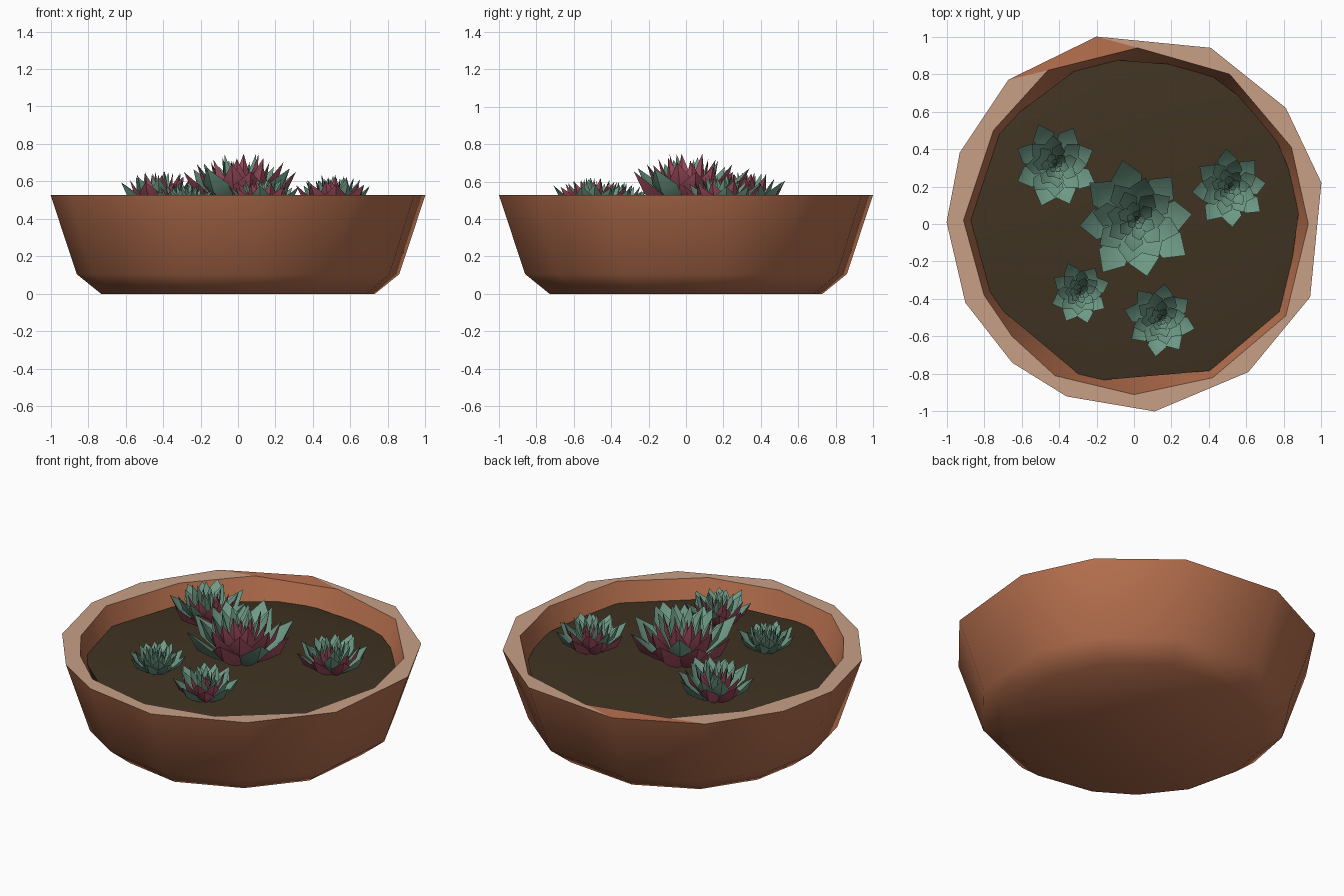
import bpy, bmesh, math, random
from mathutils import Vector

random.seed(4)
cube = bpy.data.objects.get("Cube")
if cube:
    bpy.data.objects.remove(cube, do_unlink=True)


def material(name, r, g, b):
    m = bpy.data.materials.new(name)
    m.use_nodes = True
    m.diffuse_color = (r, g, b, 1)
    bsdf = next(n for n in m.node_tree.nodes if n.type == 'BSDF_PRINCIPLED')
    bsdf.inputs["Base Color"].default_value = (r, g, b, 1)
    return m


terracotta = material("terracotta", 0.48, 0.165, 0.078)
pale_clay = material("pale clay rim", 0.58, 0.35, 0.24)
earth = material("dark soil", 0.051, 0.033, 0.016)
green = material("grey green leaf", 0.16, 0.33, 0.245)
pink = material("rose leaf underside", 0.42, 0.09, 0.14)


def finish(bm, name, mats, angle):
    bmesh.ops.recalc_face_normals(bm, faces=bm.faces[:])
    mesh = bpy.data.meshes.new(name)
    bm.to_mesh(mesh)
    bm.free()
    obj = bpy.data.objects.new(name, mesh)
    bpy.context.collection.objects.link(obj)
    for m in mats:
        mesh.materials.append(m)
    bpy.ops.object.select_all(action='DESELECT')
    obj.select_set(True)
    bpy.context.view_layer.objects.active = obj
    bpy.ops.object.shade_smooth_by_angle(angle=math.radians(angle))
    return obj


def ring(bm, outline, scale, z):
    return [bm.verts.new((x * scale, y * scale, z)) for x, y in outline]


def bridge(bm, a, b):
    n = len(a)
    return [bm.faces.new((a[i], a[(i + 1) % n], b[(i + 1) % n], b[i])) for i in range(n)]


# Hand-cut, uneven outlines of the bowl and the soil
outer = [(-.2, 1), (.41, .94), (.81, .62), (1, .22), (.94, -.39), (.61, -.79), (.11, -1),
         (-.36, -.92), (-.65, -.74), (-.9, -.42), (-1, .01), (-.93, .38), (-.67, .77)]
inner = [(.02, .94), (.51, .8), (.84, .41), (.93, 0), (.81, -.49), (.42, -.82), (0, -.91),
         (-.42, -.81), (-.65, -.6), (-.8, -.38), (-.91, .02), (-.75, .5), (-.46, .82)]
soil_edge = [(-.15, .88), (.35, .84), (.71, .57), (.89, .14), (.81, -.44), (.44, -.78),
             (-.25, -.84), (-.8, -.38), (-.88, .04), (-.74, .5), (-.3, .83)]

# Bowl: foot, chamfer, flared wall, flat rim, inner wall and floor
bm = bmesh.new()
foot, chamfer, lip = [ring(bm, outer, s, z) for s, z in ((.73, 0), (.86, .105), (1, .527))]
bm.faces.new(foot)
bridge(bm, foot, chamfer)
bridge(bm, chamfer, lip)
inside = ring(bm, inner, 1, .527)
rim = bridge(bm, lip, inside)
for f in rim[:-1]:
    f.material_index = 1
floor = ring(bm, inner, .86, .15)
bridge(bm, inside, floor)
bm.faces.new(floor)
finish(bm, "bowl", [terracotta, pale_clay], 50)

# Soil: low mound with a rounded edge
bm = bmesh.new()
top, edge, skirt = [ring(bm, soil_edge, s, z) for s, z in ((.78, .44), (1, .41), (.97, .3))]
bm.faces.new(top)
bridge(bm, top, edge)
bridge(bm, edge, skirt)
finish(bm, "soil", [earth], 89)


def leaf(bm, heading, reach, rise, width, under):
    """Cupped pointed leaf: folded upper side and keeled underside."""
    out = Vector((math.cos(heading), math.sin(heading), 0))
    side = Vector((-out.y, out.x, 0))
    up = Vector((0, 0, 1))
    normal = (up * reach - out * rise).normalized()
    start = 0.12 * reach
    rows = []
    for t, w in ((0, .3), (.4, .75), (.68, 1)):
        p = out * (start + (reach - start) * t) + up * rise * t ** 1.15
        half = side * width * w / 2
        rows.append([bm.verts.new(v) for v in (
            p - half, p - normal * width * w * .13, p + half, p - normal * width * w * .3)])
    tip = bm.verts.new(out * reach + up * rise)
    faces = []
    for a, b in zip(rows, rows[1:]):
        faces += [(k, bm.faces.new((a[k], a[(k + 1) % 4], b[(k + 1) % 4], b[k]))) for k in range(4)]
    last = rows[-1]
    faces += [(k, bm.faces.new((last[k], last[(k + 1) % 4], tip))) for k in range(4)]
    bm.faces.new(rows[0])
    for k, f in faces:
        if k > 1:
            f.material_index = under


# Leaf rings of a rosette: count, reach, rise, width
RINGS = [(8, .32, .23, .165), (8, .235, .26, .13), (7, .165, .28, .10),
         (6, .105, .30, .075), (5, .055, .295, .045), (3, .025, .26, .025)]


def rosette(name, x, y, size, turn, blush):
    bm = bmesh.new()
    for i, (count, reach, rise, width) in enumerate(RINGS):
        for j in range(count):
            heading = turn + (j + i * .5) * math.tau / count + random.uniform(-.08, .08)
            grow = random.uniform(.93, 1.05)
            leaf(bm, heading, reach * grow, rise * grow, width,
                 1 if random.random() < blush else 0)
    bmesh.ops.scale(bm, vec=(size, size, size), verts=bm.verts[:])
    obj = finish(bm, name, [green, pink], 40)
    obj.location = (x, y, .435)


rosette("centre_rosette", .01, .02, 1, .15, .8)
rosette("back_right_rosette", -.42, .31, .71, .4, .65)
rosette("back_left_rosette", .51, .19, .65, .1, .65)
rosette("front_right_rosette", -.29, -.37, .52, .3, 0)
rosette("front_left_rosette", .14, -.51, .61, .6, .65)
